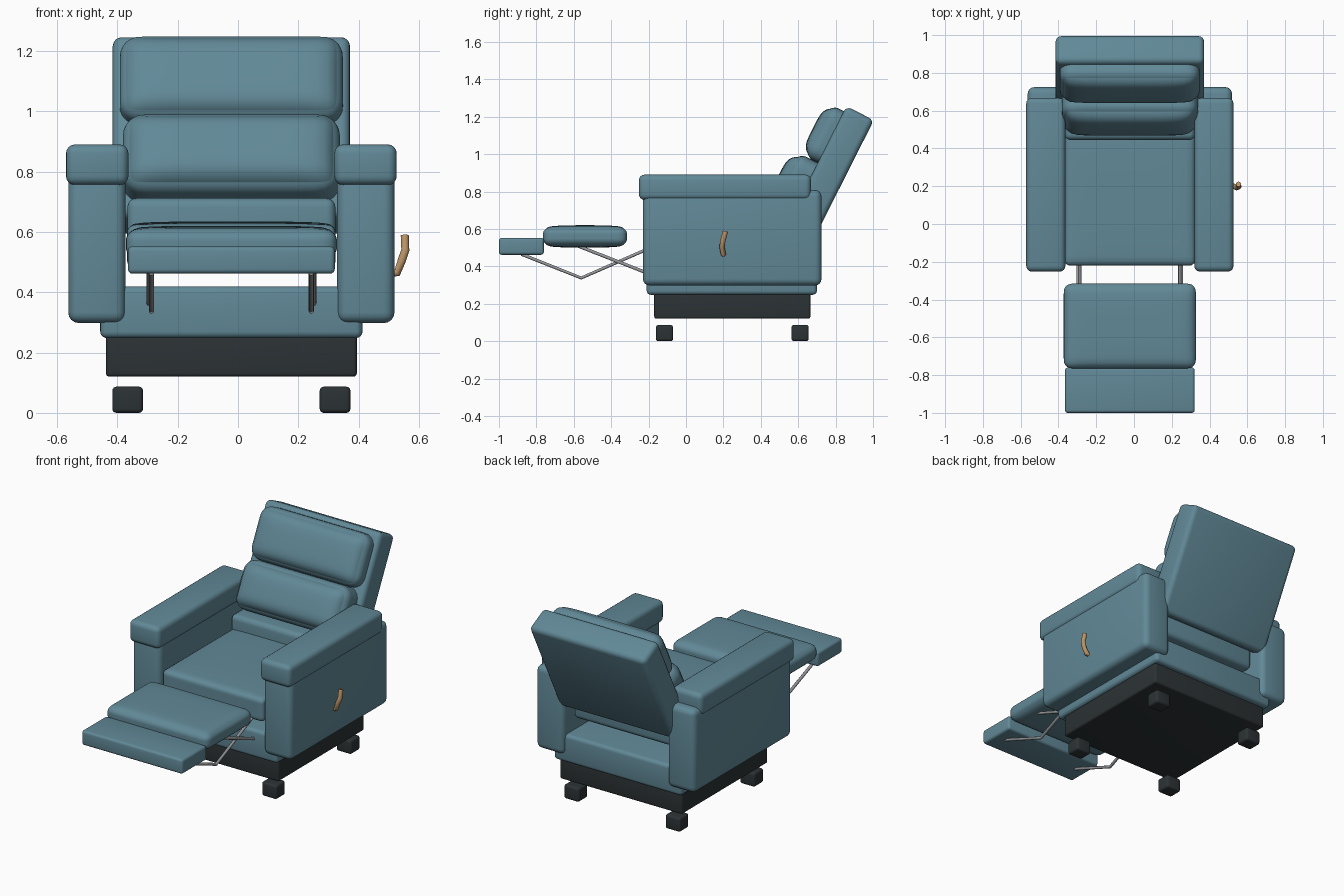
import bpy, bmesh, math
from mathutils import Vector

if "Cube" in bpy.data.objects:
    bpy.data.objects.remove(bpy.data.objects["Cube"])

CX = -0.022                      # upholstery centre line
TILT = math.radians(63.2)        # recline of the backrest


def material(name, rgb):
    m = bpy.data.materials.new(name)
    m.diffuse_color = (*rgb, 1)
    m.use_nodes = True
    m.node_tree.nodes["Principled BSDF"].inputs["Base Color"].default_value = m.diffuse_color
    return m


TEAL = material("teal_fabric", (0.12, 0.25, 0.31))
BLACK = material("black_base", (0.025, 0.032, 0.035))
WOOD = material("wood", (0.50, 0.30, 0.14))
STEEL = material("steel", (0.32, 0.33, 0.35))


def finish(name, mesh, mat, loc=(0, 0, 0), tilt=0.0):
    ob = bpy.data.objects.new(name, mesh)
    bpy.context.collection.objects.link(ob)
    ob.location = loc
    ob.rotation_euler.x = tilt
    mesh.materials.append(mat)
    bpy.ops.object.select_all(action='DESELECT')
    ob.select_set(True)
    bpy.context.view_layer.objects.active = ob
    bpy.ops.object.shade_smooth_by_angle(angle=math.radians(40))
    return ob


def block(name, size, loc, mat, radius=0.025, tilt=0.0):
    """Box with rounded edges."""
    bm = bmesh.new()
    bmesh.ops.create_cube(bm, size=1)
    bmesh.ops.scale(bm, vec=size, verts=bm.verts)
    bmesh.ops.bevel(bm, geom=bm.edges[:], offset=radius, segments=4,
                    profile=0.5, affect='EDGES')
    me = bpy.data.meshes.new(name)
    bm.to_mesh(me)
    bm.free()
    return finish(name, me, mat, loc, tilt)


def span(name, x, y, z, mat, radius=0.025):
    """Rounded box given by its extents."""
    ext = (x, y, z)
    return block(name, [b - a for a, b in ext], [(a + b) / 2 for a, b in ext], mat, radius)


def cushion(name, size, loc, radius, puff, tilt=0.0):
    """Rounded box whose faces swell toward the middle along local z."""
    half = Vector(size) / 2
    bm = bmesh.new()
    bmesh.ops.create_cube(bm, size=2)
    bmesh.ops.subdivide_edges(bm, edges=bm.edges[:], cuts=17, use_grid_fill=True)
    for v in bm.verts:
        u = [math.sin(c * math.pi / 2) for c in v.co]
        p = Vector([u[i] * half[i] for i in range(3)])
        core = Vector([max(-half[i] + radius, min(half[i] - radius, p[i])) for i in range(3)])
        d = p - core
        if d.length > 1e-6:
            p = core + d.normalized() * radius
        crown = (1 - u[0] ** 6) * (1 - abs(u[1]) ** 3)
        p.z *= 1 - puff * (1 - crown)
        v.co = p
    me = bpy.data.meshes.new(name)
    bm.to_mesh(me)
    bm.free()
    return finish(name, me, TEAL, loc, tilt)


def rod(name, points, radius, mat):
    """Round bar along a path, stored as a mesh."""
    cu = bpy.data.curves.new(name, 'CURVE')
    cu.dimensions = '3D'
    cu.bevel_depth = radius
    cu.bevel_resolution = 3
    cu.use_fill_caps = True
    sp = cu.splines.new('POLY')
    sp.points.add(len(points) - 1)
    for q, p in zip(sp.points, points):
        q.co = (*p, 1)
    tmp = bpy.data.objects.new(name + "_path", cu)
    bpy.context.collection.objects.link(tmp)
    bpy.context.view_layer.update()
    me = bpy.data.meshes.new_from_object(tmp.evaluated_get(bpy.context.evaluated_depsgraph_get()))
    bpy.data.objects.remove(tmp)
    return finish(name, me, mat)


# Plinth, lower frame and feet
span("plinth", (CX - .416, CX + .416), (-.17, .665), (.12, .26), BLACK, .012)
span("lower_frame", (CX - .435, CX + .435), (-.21, .70), (.248, .42), TEAL, .022)
for sx in (-1, 1):
    for y in (-.115, .61):
        block("foot", (.102, .092, .087), (CX + sx * .344, y, .0435), BLACK, .014)

# Arms, arm pads and footrest linkage on each side
for sx, side in ((-1, "left"), (1, "right")):
    block(side + "_arm", (.19, .955, .51), (CX + sx * .446, .247, .553), TEAL, .035)
    block(side + "_arm_pad", (.207, .92, .135), (CX + sx * .445, .208, .823), TEAL, .03)
    x = CX + sx * .265
    rod(side + "_lower_link", [(x, -.88, .465), (x, -.56, .338), (x, -.12, .53)], .009, STEEL)
    rod(side + "_cross_link", [(x + sx * .008, -.58, .51), (x + sx * .008, -.12, .33)], .009, STEEL)

# Seat and lower back
cushion("seat_cushion", (.692, .74, .165), (CX, .15, .552), .03, .12)
span("lower_back", (CX - .345, CX + .345), (.445, .64), (.5, .712), TEAL, .03)

# Reclined back with two pillows
block("back_panel", (.787, .67, .165), (CX, .78, .92), TEAL, .03, TILT)
cushion("lumbar_pillow", (.72, .29, .27), (CX, .62, .835), .075, .22, TILT)
cushion("head_pillow", (.74, .31, .20), (CX, .768, 1.095), .07, .22, TILT)

# Extended footrest
cushion("footrest_cushion", (.70, .45, .12), (CX, -.54, .56), .045, .18)
span("footrest_flap", (CX - .343, CX + .343), (-1.0, -.76), (.462, .552), TEAL, .015)

# Recline handle
rod("handle", [(.505, .20, .465), (.528, .20, .465), (.543, .192, .505), (.555, .198, .54),
               (.553, .211, .588)], .014, WOOD)
